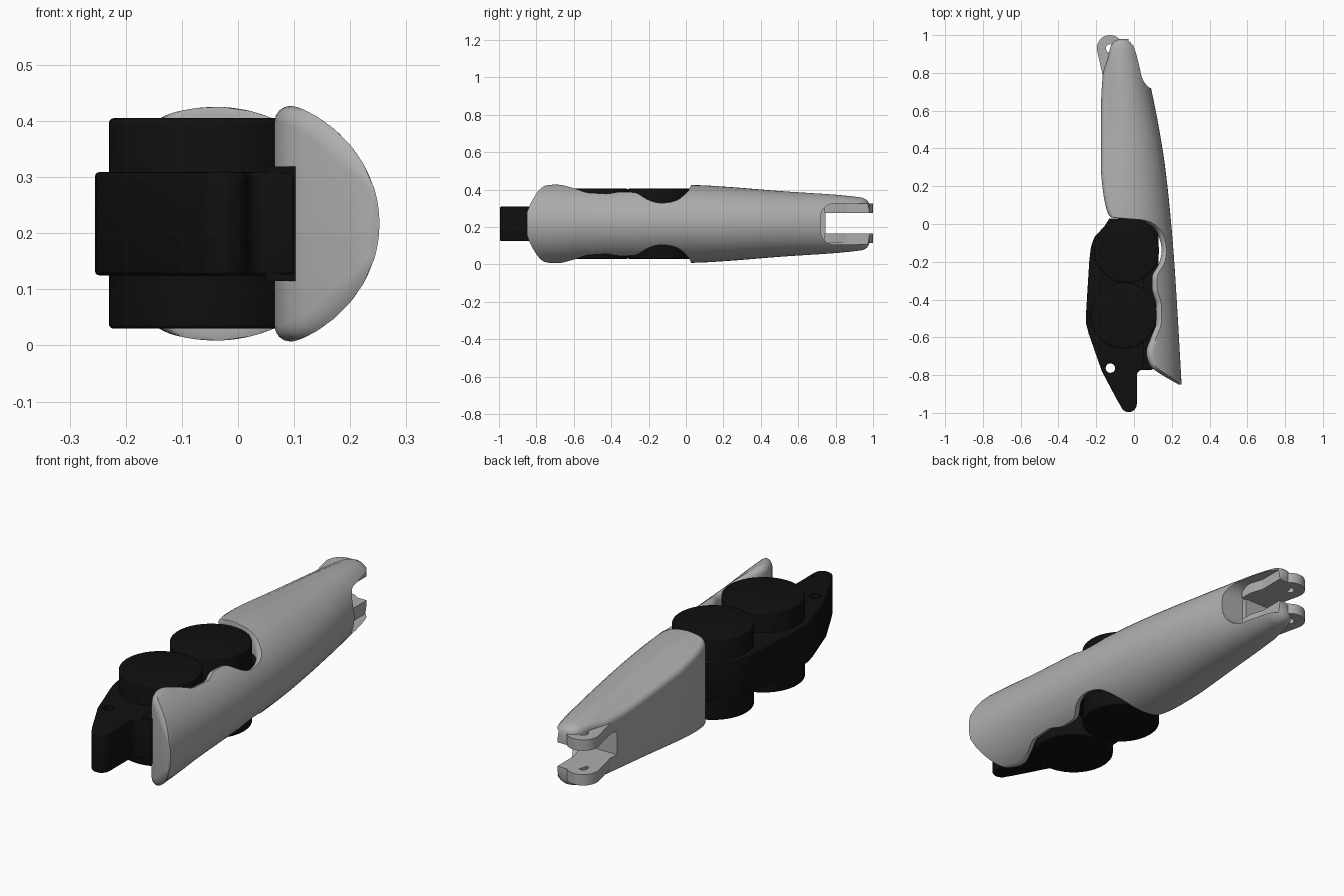
import bpy, bmesh, math

if "Cube" in bpy.data.objects:
    bpy.data.objects.remove(bpy.data.objects["Cube"])

ZC = 0.217  # mid height of the whole model


def material(name, rgb):
    m = bpy.data.materials.new(name)
    m.diffuse_color = (*rgb, 1)
    m.use_nodes = True
    m.node_tree.nodes["Principled BSDF"].inputs["Base Color"].default_value = m.diffuse_color
    return m


GREY = material("light grey", (0.42, 0.42, 0.42))
BLACK = material("black", (0.005, 0.005, 0.005))


def finish(name, bm, mat):
    bmesh.ops.recalc_face_normals(bm, faces=bm.faces)
    me = bpy.data.meshes.new(name)
    bm.to_mesh(me)
    bm.free()
    ob = bpy.data.objects.new(name, me)
    bpy.context.collection.objects.link(ob)
    if mat:
        me.materials.append(mat)
    return ob


def activate(ob):
    bpy.ops.object.select_all(action='DESELECT')
    ob.select_set(True)
    bpy.context.view_layer.objects.active = ob


def smooth(ob, deg=35):
    activate(ob)
    bpy.ops.object.shade_smooth_by_angle(angle=math.radians(deg))


def prism(name, pts, lo, hi, mat, axis='z', bevel=0):
    """Extrude an outline along z (points are x, y) or along x (points are y, z)."""
    bm = bmesh.new()
    place = (lambda p, h: (p[0], p[1], h)) if axis == 'z' else (lambda p, h: (h, p[0], p[1]))
    a = [bm.verts.new(place(p, lo)) for p in pts]
    b = [bm.verts.new(place(p, hi)) for p in pts]
    bm.faces.new(a)
    bm.faces.new(b)
    for i in range(len(pts)):
        j = (i + 1) % len(pts)
        bm.faces.new((a[i], a[j], b[j], b[i]))
    ob = finish(name, bm, mat)
    if bevel:
        mod = ob.modifiers.new("rounding", 'BEVEL')
        mod.width, mod.segments = bevel, 3
        mod.limit_method, mod.angle_limit = 'ANGLE', math.radians(60)
        activate(ob)
        bpy.ops.object.modifier_apply(modifier=mod.name)
    return ob


def arc(cx, cy, r, a0, a1, n):
    return [(cx + r * math.cos(math.radians(a0 + (a1 - a0) * i / n)),
             cy + r * math.sin(math.radians(a0 + (a1 - a0) * i / n))) for i in range(n + 1)]


def circle(cx, cy, r, n=64):
    return arc(cx, cy, r, 0, 360, n)[:-1]


def cut(ob, cutter):
    cutter.hide_render = True
    mod = ob.modifiers.new("cut", 'BOOLEAN')
    mod.operation, mod.solver, mod.object = 'DIFFERENCE', 'EXACT', cutter
    activate(ob)
    bpy.ops.object.modifier_apply(modifier=mod.name)
    bpy.data.objects.remove(cutter)


def curve(pts):
    """Smooth interpolation through (y, value) points without overshoot."""
    ys, vs = zip(*pts)
    d = [(vs[i + 1] - vs[i]) / (ys[i + 1] - ys[i]) for i in range(len(pts) - 1)]
    m = [d[0]] + [2 * p * q / (p + q) if p * q > 0 else 0 for p, q in zip(d, d[1:])] + [d[-1]]

    def f(y):
        i = max(k for k in range(len(d)) if k == 0 or ys[k] <= y)
        h = ys[i + 1] - ys[i]
        t = (y - ys[i]) / h
        return ((2 * t**3 - 3 * t**2 + 1) * vs[i] + (t**3 - 2 * t**2 + t) * h * m[i]
                + (3 * t**2 - 2 * t**3) * vs[i + 1] + (t**3 - t**2) * h * m[i + 1])
    return f


# Handle shell: elliptical sections along y, cut off on the left by a scalloped edge
right = curve([(-.85, .252), (-.5, .232), (-.2, .213), (0, .197), (.3, .165), (.52, .13),
               (.72, .09), (.9, .05), (.95, .03), (.97, .01), (.98, -.02)])
left = curve([(-.85, .237), (-.8, .15), (-.75, .085), (-.68, .065), (-.6, .09), (-.52, .117),
              (-.43, .117), (-.34, .095), (-.28, .095), (-.21, .132), (-.14, .147), (-.05, .125),
              (0, .08), (.02, .03), (.035, -.12), (.06, -.14), (.18, -.165), (.3, -.175),
              (.6, -.175), (.79, -.165), (.87, -.14), (.95, -.12), (.98, -.09)])
centre = curve([(-.85, 0), (-.4, -.02), (0, -.04), (.5, -.05), (.98, -.07)])
height = curve([(-.85, .236), (-.7, .23), (-.5, .217), (.04, .208), (.5, .176), (.94, .141),
                (.97, .125), (.98, .105)])


def section(y):
    c, x0, x1, b = centre(y), left(y), right(y), height(y)
    a = x1 - c
    r = min(0.028, 0.4 * (x1 - x0))
    t0 = math.acos(max(-1, min(1, (x0 + r - c) / a)))
    h = b * math.sin(t0)
    k = min(r, 0.5 * h)
    top = [(x0 + r - r * math.cos(math.radians(q)), h - k + k * math.sin(math.radians(q)))
           for q in (0, 22, 45, 68)]
    mid = [(c + a * math.cos(t0 * (1 - i / 16)), b * math.sin(t0 * (1 - i / 16)))
           for i in range(33)]
    pts = top + mid + [(x, -z) for x, z in reversed(top)]
    return [(x, y, ZC + z) for x, z in pts]


stations = sorted({round(-.85 + .0183 * i, 4) for i in range(101)}
                  | {.02, .024, .028, .032, .035, .04, .97, .975})
bm = bmesh.new()
rings = [[bm.verts.new(p) for p in section(y)] for y in stations]
for p, q in zip(rings, rings[1:]):
    for i in range(len(p)):
        j = (i + 1) % len(p)
        bm.faces.new((p[i], p[j], q[j], q[i]))
bm.faces.new(rings[0])
bm.faces.new(rings[-1])
shell = finish("handle_shell", bm, GREY)

# Fork recess with rounded end, and the slot that runs through
recess = (arc(.79, .255, .07, 90, 180, 8) + arc(.79, .177, .07, 180, 270, 8)
          + [(1.1, .107), (1.1, .325)])
cut(shell, prism("recess_cutter", recess, -.03, .4, None, 'x'))
cut(shell, prism("slot_cutter", [(.745, .165), (1.1, .165), (1.1, .275), (.745, .275)],
                 -.4, .4, None, 'x'))
smooth(shell, 40)

# Fork lugs with pin holes
lug = [(-.155, .74), (-.01, .74), (-.01, .8)] + arc(-.127, .93, .07, 10, 200, 16)
for side, lo in (("lower", .115), ("upper", .275)):
    ob = prism(side + "_lug", lug, lo, lo + .05, GREY)
    cut(ob, prism("pin_cutter", circle(-.127, .93, .022, 24), 0, 1, None))
    smooth(ob)

# Body plate with tail and pin hole
outline = [(-.13, .03), (-.155, -.01), (-.21, -.07), (-.228, -.12), (-.237, -.2), (-.255, -.49),
           (-.253, -.53), (-.24, -.58), (-.17, -.78), (-.085, -.94)]
outline += arc(-.028, -.953, .043, 200, 360, 10)
outline += arc(.045, -.802, .03, 180, 90, 6) + [(.1, -.772), (.1, .03)]
body = prism("body_plate", outline, .125, .309, BLACK, bevel=.008)
cut(body, prism("hole_cutter", circle(-.125, -.763, .025, 24), 0, 1, None))
smooth(body)

# Spine block between body and handle
smooth(prism("spine_block", [(.05, -.772), (.129, -.765), (.129, 0), (.05, 0)],
             .115, .319, BLACK))

# Two round pods
for name, x, y, r in (("rear_pod", -.04, -.14, .172), ("front_pod", -.055, -.485, .175)):
    smooth(prism(name, circle(x, y, r), .03, .405, BLACK, bevel=.008))
